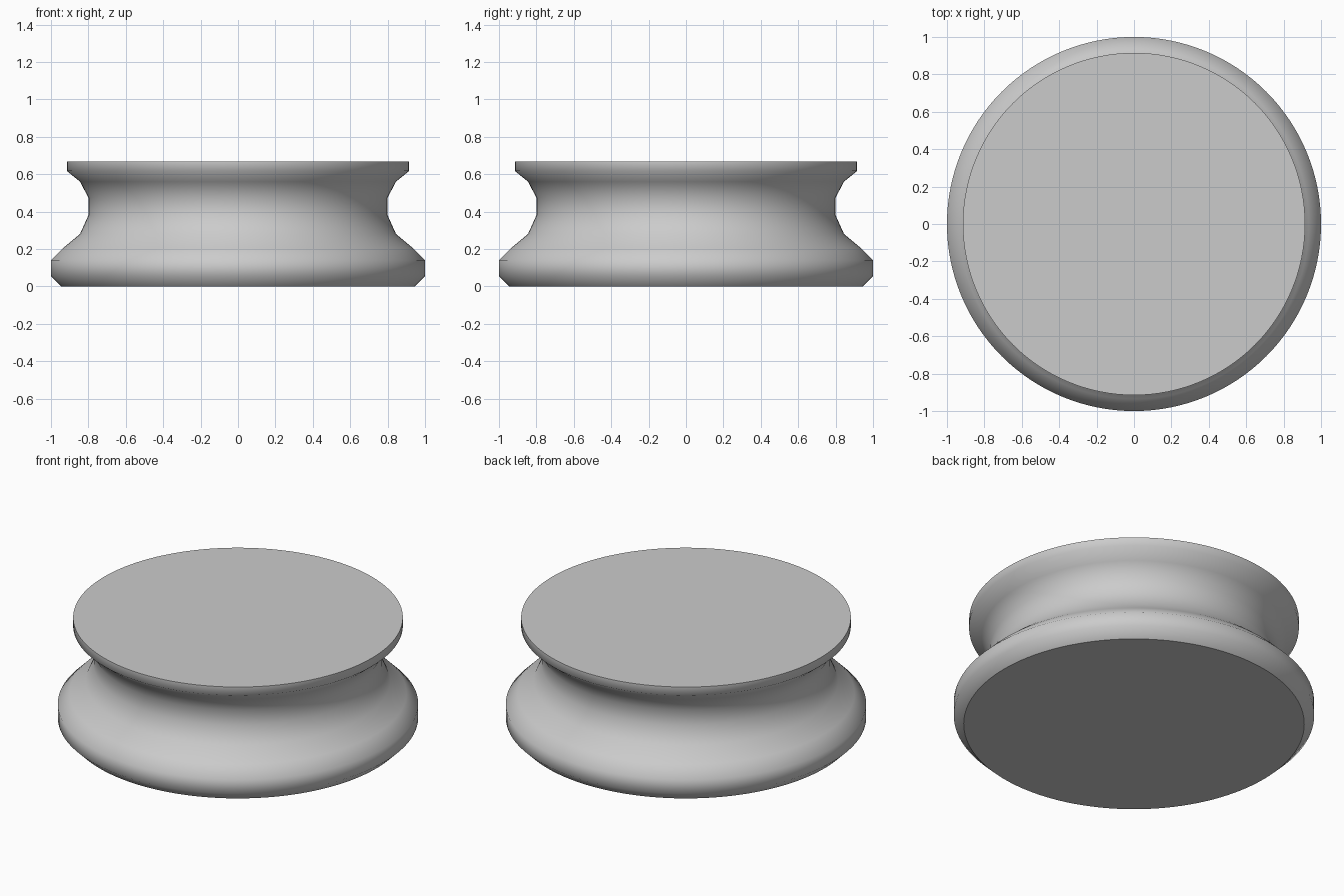
import bpy
import bmesh
from math import cos, sin, tau

if "Cube" in bpy.data.objects:
    bpy.data.objects.remove(bpy.data.objects["Cube"])

SEGMENTS = 128

# Outer profile of the grooved wheel: (radius, height)
PROFILE = [
    (0.945, 0.0), (1.0, 0.055), (1.0, 0.14), (0.935, 0.205),
    (0.845, 0.28), (0.80, 0.38), (0.80, 0.475), (0.845, 0.56),
    (0.915, 0.617), (0.915, 0.668),
]


def lathe(name, profile, segments):
    bm = bmesh.new()
    rings = [[bm.verts.new((r * cos(tau * i / segments), r * sin(tau * i / segments), z))
              for i in range(segments)] for r, z in profile]
    # Smooth side wall
    for low, high in zip(rings, rings[1:]):
        for i in range(segments):
            j = (i + 1) % segments
            bm.faces.new((low[i], low[j], high[j], high[i])).smooth = True
    # Flat end discs, which keep a crisp rim
    for cap in (bm.faces.new(rings[0][::-1]), bm.faces.new(rings[-1])):
        cap.smooth = False
        for edge in cap.edges:
            edge.smooth = False
    mesh = bpy.data.meshes.new(name)
    bm.to_mesh(mesh)
    bm.free()
    obj = bpy.data.objects.new(name, mesh)
    bpy.context.collection.objects.link(obj)
    return obj


# Round body with a waisted groove, wide base and thin top rim
lathe("grooved_disc", PROFILE, SEGMENTS)
